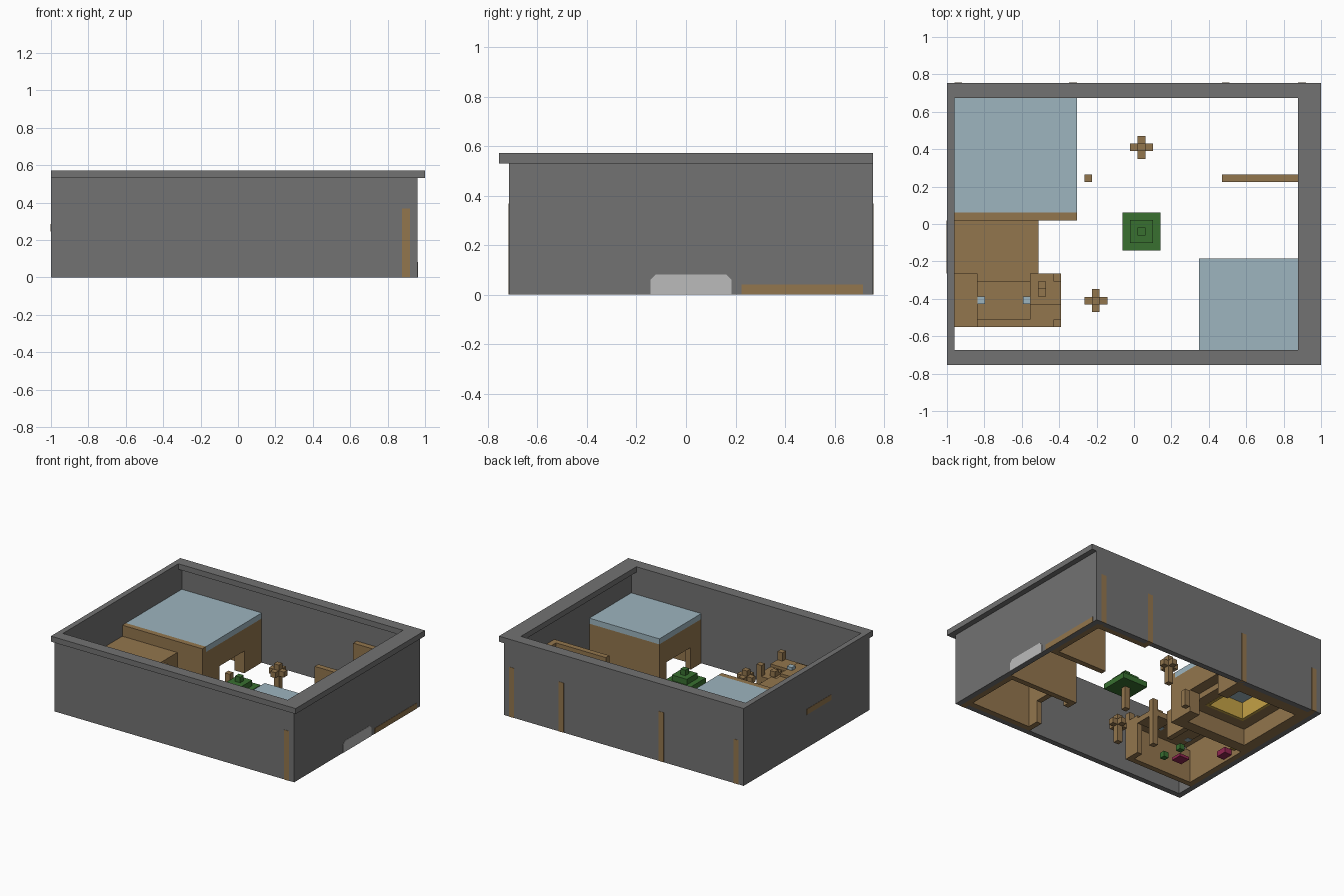
import bpy
import bmesh

if "Cube" in bpy.data.objects:
    bpy.data.objects.remove(bpy.data.objects["Cube"])


def material(name, red, green, blue):
    mat = bpy.data.materials.new(name)
    mat.use_nodes = True
    color = (red, green, blue, 1)
    mat.diffuse_color = color
    mat.node_tree.nodes["Principled BSDF"].inputs["Base Color"].default_value = color
    return mat


STONE = material("stone grey", 0.17, 0.17, 0.17)
WOOD = material("wood brown", 0.29, 0.18, 0.075)
BLUE = material("pale blue", 0.34, 0.46, 0.52)
LEAF = material("leaf green", 0.04, 0.16, 0.03)
PALE = material("light grey", 0.5, 0.5, 0.5)
GOLD = material("straw yellow", 0.55, 0.36, 0.06)
ROSE = material("rose red", 0.28, 0.02, 0.08)


def finish(name, bm, mat):
    bmesh.ops.recalc_face_normals(bm, faces=bm.faces)
    mesh = bpy.data.meshes.new(name)
    bm.to_mesh(mesh)
    bm.free()
    mesh.materials.append(mat)
    bpy.context.collection.objects.link(bpy.data.objects.new(name, mesh))


def box(name, mat, x, y, z):
    """Box between the low and high value of each axis."""
    bm = bmesh.new()
    for vert in bmesh.ops.create_cube(bm)["verts"]:
        vert.co = [span[side > 0] for span, side in zip((x, y, z), vert.co)]
    finish(name, bm, mat)


def frame(name, mat, x, y, z, west, east, south, north):
    """Four walls inside a rectangle, each with its own thickness."""
    inner_x = (x[0] + west, x[1] - east)
    box(name + "_west", mat, (x[0], inner_x[0]), y, z)
    box(name + "_east", mat, (inner_x[1], x[1]), y, z)
    box(name + "_south", mat, inner_x, (y[0], y[0] + south), z)
    box(name + "_north", mat, inner_x, (y[1] - north, y[1]), z)


def door_wall(name, x, y, door, top):
    """Wall along y with a doorway."""
    box(name + "_near", WOOD, x, (y[0], door[0]), (0, top))
    box(name + "_far", WOOD, x, (door[1], y[1]), (0, top))
    box(name + "_lintel", WOOD, x, door, (DOOR_TOP, top))


def square(name, mat, x, y, half, low, high):
    """Upright square block around a centre point."""
    box(name, mat, (x - half, x + half), (y - half, y + half), (low, high))


# Shared sizes: board thickness, yard edges and heights
T = 2 / 49
HALF = T / 2
PROUD = 0.002
WEST, EAST = -1, 1 - T
NORTH = 0.755
SOUTH = T - NORTH
IN_W, IN_E = WEST + T, EAST - T
IN_S, IN_N = SOUTH + T, NORTH - T
WALL_TOP = 13 * T
EAVES = 8 * T
ROOF = EAVES + T
DOOR_TOP = 4 * T

# Courtyard walls and overhanging rim
frame("courtyard_wall", STONE, (WEST, EAST), (SOUTH, NORTH), (0, WALL_TOP), T, T, T, T)
frame("wall_rim", STONE, (WEST, EAST + T), (SOUTH - T, NORTH),
      (WALL_TOP, WALL_TOP + T), T, 3 * T, 2 * T, 2 * T)

# Chamfered gate plate in the east wall
gate_half, gate_y, chamfer = 4 * T, 0.02, HALF
bm = bmesh.new()
outline = []
for side in (-1, 1):
    corner = [(gate_half, 0), (gate_half, 2 * T - chamfer), (gate_half - chamfer, 2 * T)]
    outline += [(gate_y + side * y, z) for y, z in corner[::-side]]
gate = bm.faces.new([bm.verts.new((EAST - PROUD, y, z)) for y, z in outline])
extruded = bmesh.ops.extrude_face_region(bm, geom=[gate])["geom"]
bmesh.ops.translate(bm, vec=(2 * PROUD, 0, 0),
                    verts=[item for item in extruded if isinstance(item, bmesh.types.BMVert)])
finish("side_gate", bm, PALE)

# Large house: walls with a doorway
house_e, house_s = -0.306, 0.02
house_x, house_y = (IN_W, house_e), (house_s, IN_N)
box("house_front", WOOD, house_x, (house_s, house_s + T), (0, ROOF))
door_wall("house_east", (house_e - 2 * T, house_e), (house_s + T, IN_N), (0.22, 0.51), EAVES)
room_x, room_y = (IN_W + 2 * T, house_e - 2 * T), (house_s + 2 * T, IN_N - 2 * T)
box("house_west", WOOD, (IN_W, room_x[0]), (house_s + T, IN_N), (0, EAVES))
box("house_inner_south", WOOD, room_x, (house_s + T, room_y[0]), (0, EAVES))
box("house_inner_north", WOOD, room_x, (room_y[1], IN_N), (0, EAVES))
box("house_roof", BLUE, house_x, (house_s + T, IN_N), (EAVES, ROOF))

# Lowered ceiling with a lined hatch
ceiling = 3 * T
hatch_x = (room_x[0] + 2 * T, room_x[1] - 2 * T)
hatch_y = (room_y[0] + 2 * T, room_y[1] - 2 * T)
frame("house_ceiling", WOOD, room_x, room_y, (ceiling, EAVES - PROUD), 2 * T, 2 * T, 2 * T, 2 * T)
frame("hatch_lining", GOLD, hatch_x, hatch_y, (ceiling - PROUD, 6 * T), HALF, HALF, HALF, HALF)
box("hatch_panel", BLUE, hatch_x, hatch_y, (6 * T, EAVES - PROUD))

# Small house in the front corner
small_w, small_n = 0.347, -0.184
small_x, small_y = (small_w, IN_E), (IN_S, small_n)
door_wall("small_house_west", (small_w, small_w + T), small_y, (-0.55, -0.27), EAVES)
box("small_house_east", WOOD, (IN_E - T, IN_E), small_y, (0, EAVES))
for label, edge in (("south", IN_S), ("north", small_n - T)):
    box("small_house_" + label, WOOD, (small_w + T, IN_E - T), (edge, edge + T), (0, EAVES))
box("small_house_roof", BLUE, small_x, small_y, (EAVES, ROOF))

# Open pen in the back corner
pen_w, pen_s = 0.47, 0.224
box("pen_south", WOOD, (pen_w, IN_E), (pen_s, pen_s + T), (0, ROOF))
box("pen_north", WOOD, (pen_w, IN_E), (IN_N - T, IN_N), (0, ROOF))
box("pen_east", WOOD, (IN_E - T, IN_E), (pen_s + T, IN_N - T), (0, ROOF))
box("pen_sill", WOOD, (IN_E, EAST + PROUD), (pen_s, IN_N), (0, T))

# Beam ends that show through the outer walls
for label, x, top in (("pen_east", IN_E - T, ROOF), ("pen_west", pen_w, ROOF),
                      ("house_east", house_e - T, ROOF), ("house_west", IN_W, EAVES)):
    box(label + "_beam_end", WOOD, (x, x + T), (IN_N, NORTH + PROUD), (0, top))
box("small_house_beam_end", WOOD, (IN_E - T, IN_E), (SOUTH - PROUD, IN_S), (0, ROOF))

# Low shed beside the large house
shed_s, shed_e = house_s - 7 * T, -0.51
shed_roof = 6 * T
box("shed_roof", WOOD, (WEST - PROUD, shed_e), (shed_s, house_s), (shed_roof, shed_roof + T))
box("shed_east", WOOD, (shed_e - T, shed_e), (shed_s, house_s), (2 * T, shed_roof))
box("shed_west", WOOD, (IN_W, IN_W + T), (shed_s, house_s), (0, shed_roof))
square("shed_bed", ROSE, -0.9, -0.12, T, HALF, HALF + T)
square("shed_straw", GOLD, -0.9, -0.03, HALF, T, 2 * T)

# Market stall: stepped top
stall_e, stall_s = -0.39, shed_s - 7 * T
mid_w, mid_e = IN_W + 3 * T, stall_e - 4 * T
low, mid, high = shed_roof, shed_roof + T, EAVES
box("stall_top_west", WOOD, (IN_W, mid_w), (stall_s, shed_s), (mid, high))
box("stall_top_middle", WOOD, (mid_w, mid_e), (stall_s + T, shed_s - T), (low, mid + HALF))
for label, edge in (("front", stall_s), ("back", shed_s - T)):
    box("stall_top_" + label, WOOD, (mid_w, mid_e), (edge, edge + T), (low, mid))
box("stall_counter", WOOD, (mid_e, stall_e), (stall_s + 3 * T, shed_s), (low - HALF, mid - HALF))
box("stall_counter_end", WOOD, (mid_e, stall_e - T), (stall_s, stall_s + 3 * T), (low, mid))

# Stall walls, posts and goods
box("stall_west", WOOD, (IN_W, IN_W + T), (stall_s, shed_s), (0, mid))
box("stall_front", WOOD, (IN_W + T, stall_e - T), (stall_s, stall_s + T), (0, low))
box("stall_east", WOOD, (stall_e - T, stall_e), (stall_s + T, stall_s + 3 * T), (0, mid))
for label, y in (("front", stall_s + HALF), ("back", shed_s - HALF)):
    square("stall_post_" + label, WOOD, stall_e - HALF, y, HALF, 0, ROOF - HALF)
for label, y, top in (("back", shed_s - 1.5 * T, mid + HALF), ("seat", shed_s - 2.5 * T, mid)):
    square("stall_chair_" + label, WOOD, stall_e - 2.5 * T, y, HALF, mid - HALF, top)
for label, x in (("west", mid_w + HALF), ("east", mid_e - HALF)):
    square("stall_lamp_" + label, BLUE, x, stall_s + 3.5 * T, HALF, low - PROUD, EAVES + PROUD)
square("stall_rug", ROSE, -0.7, -0.35, T, HALF, T)
square("stall_plant_front", LEAF, -0.6, -0.4, HALF, HALF, 1.5 * T)
square("stall_plant_back", LEAF, -0.64, -0.28, HALF, T, 2 * T)

# Cross-armed lantern posts
for label, x, y in (("north", 0.04, 0.41), ("south", -0.204, -0.41)):
    square(f"{label}_lantern_post", WOOD, x, y, HALF, 0, 5 * T)
    arm, thin, height = 3 * HALF, HALF, (3 * T, 4 * T)
    box(f"{label}_lantern_arm_across", WOOD, (x - arm, x + arm), (y - thin, y + thin), height)
    box(f"{label}_lantern_arm_along", WOOD, (x - thin, x + thin), (y - arm, y + arm), height)

# Doorstep post beside the house door
square("doorstep_post", WOOD, -0.245, 0.245, HALF, 0, 3 * T)

# Tree with three leaf tiers
tree_x, tree_y = 0.04, -0.04
square("tree_trunk", WOOD, tree_x, tree_y, HALF, 0, DOOR_TOP)
for tier in range(3):
    base = DOOR_TOP + tier * T
    square(f"tree_leaves_{tier}", LEAF, tree_x, tree_y, (5 - 2 * tier) * HALF, base, base + T)
